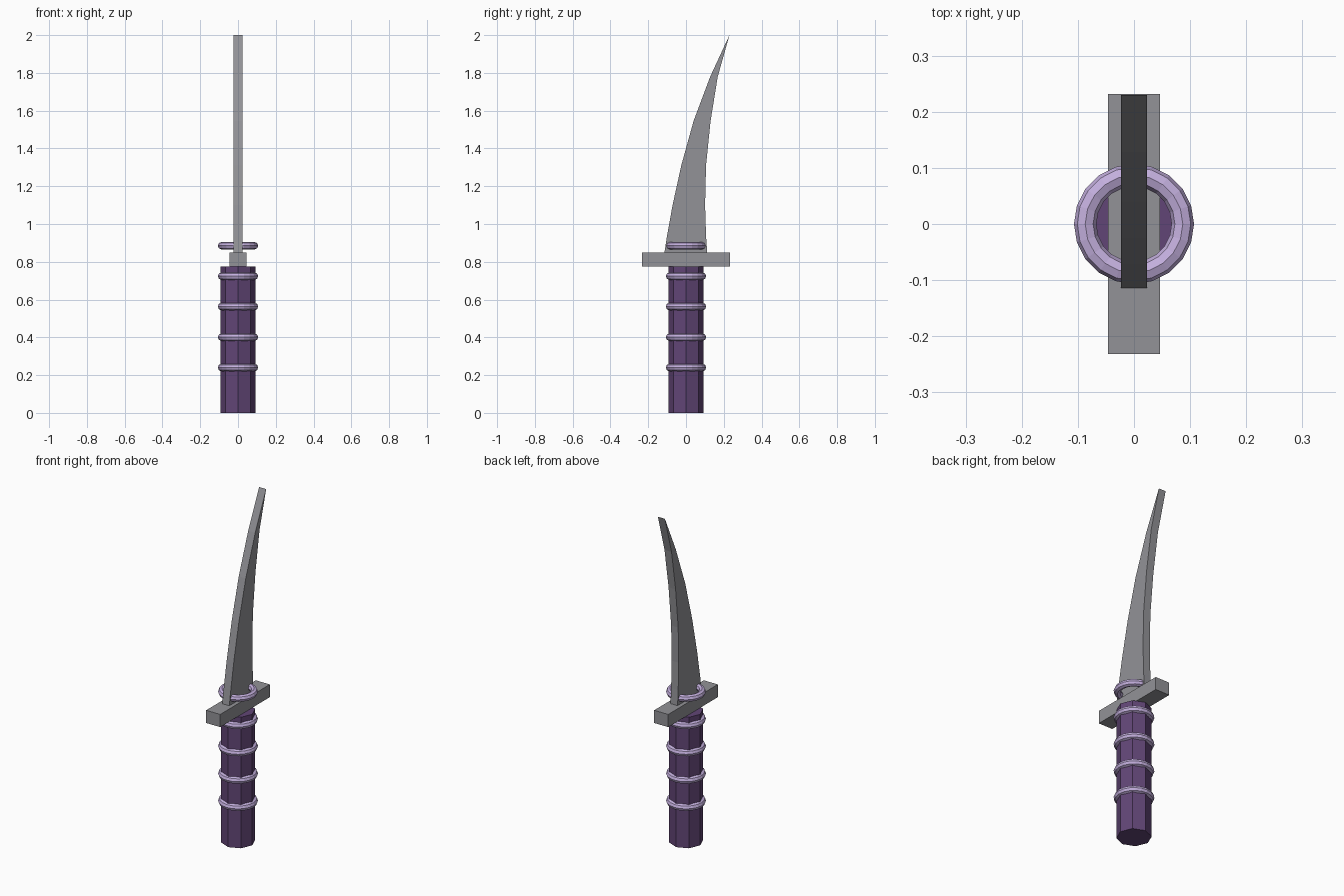
import bpy, bmesh, math

if "Cube" in bpy.data.objects:
    bpy.data.objects.remove(bpy.data.objects["Cube"])


def material(name, rgb):
    m = bpy.data.materials.new(name)
    m.diffuse_color = (*rgb, 1.0)
    m.use_nodes = True
    m.node_tree.nodes["Principled BSDF"].inputs["Base Color"].default_value = m.diffuse_color
    return m


steel = material("steel grey", (0.29, 0.29, 0.31))
purple = material("dark purple", (0.12, 0.06, 0.18))
lavender = material("lavender", (0.55, 0.43, 0.73))

# Octagonal grip
bpy.ops.mesh.primitive_cylinder_add(vertices=8, radius=0.093, depth=0.775,
                                    location=(0, 0, 0.3875))
grip = bpy.context.object
grip.name = "grip"
grip.data.materials.append(purple)

# Bands around the grip and a loose collar above the guard
for i, z in enumerate((0.24, 0.401, 0.563, 0.724, 0.885)):
    bpy.ops.mesh.primitive_torus_add(major_segments=20, minor_segments=8,
                                     major_radius=0.087, minor_radius=0.02,
                                     location=(0, 0, z))
    ring = bpy.context.object
    ring.name = "blade_collar" if i == 4 else f"grip_band_{i + 1}"
    ring.data.materials.append(lavender)

# Cross guard
bpy.ops.mesh.primitive_cube_add(size=1, location=(0, 0, 0.8125))
guard = bpy.context.object
guard.name = "guard"
guard.scale = (0.092, 0.464, 0.075)
guard.data.materials.append(steel)

# Curved blade: side profile extruded across its thickness
front_edge = [(-0.114, 0.85), (-0.1, 0.94), (-0.071, 1.1), (-0.025, 1.31),
              (0.04, 1.545), (0.128, 1.78)]
tip = [(0.23, 2.0)]
back_edge = [(0.168, 1.78), (0.13, 1.545), (0.106, 1.31), (0.101, 1.1),
             (0.106, 0.94), (0.112, 0.85)]
bm = bmesh.new()
face = bm.faces.new([bm.verts.new((-0.023, y, z))
                     for y, z in front_edge + tip + back_edge])
side = bmesh.ops.extrude_face_region(bm, geom=[face])["geom"]
bmesh.ops.translate(bm, vec=(0.046, 0, 0),
                    verts=[v for v in side if isinstance(v, bmesh.types.BMVert)])
bmesh.ops.recalc_face_normals(bm, faces=bm.faces)
mesh = bpy.data.meshes.new("blade")
bm.to_mesh(mesh)
bm.free()
mesh.materials.append(steel)
blade = bpy.data.objects.new("blade", mesh)
bpy.context.collection.objects.link(blade)
